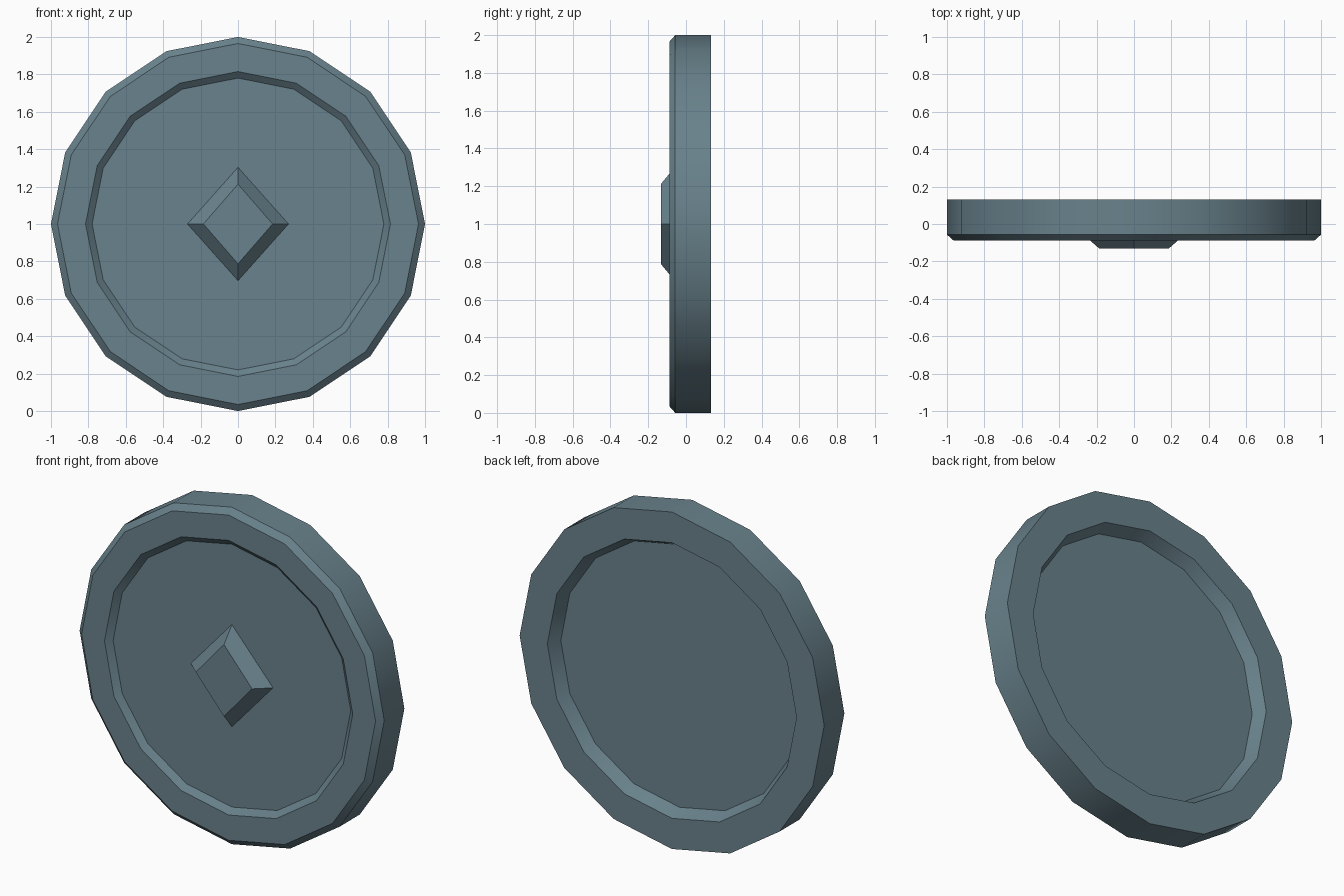
import bpy, bmesh, math

if "Cube" in bpy.data.objects:
    bpy.data.objects.remove(bpy.data.objects["Cube"])

slate = bpy.data.materials.new("slate_blue")
slate.diffuse_color = (0.141, 0.223, 0.262, 1)
slate.use_nodes = True
slate.node_tree.nodes["Principled BSDF"].inputs["Base Color"].default_value = slate.diffuse_color


def loft(name, rings, sides):
    """Skin rings of (half_width, half_height, y) and cap both ends."""
    bm = bmesh.new()
    loops = []
    for rx, rz, y in rings:
        angles = [2 * math.pi * i / sides for i in range(sides)]
        loops.append([bm.verts.new((rx * math.cos(a), y, 1 + rz * math.sin(a))) for a in angles])
    for a, b in zip(loops, loops[1:]):
        for i in range(sides):
            j = (i + 1) % sides
            bm.faces.new((a[i], a[j], b[j], b[i]))
    bm.faces.new(loops[0])
    bm.faces.new(loops[-1])
    bmesh.ops.recalc_face_normals(bm, faces=bm.faces)
    mesh = bpy.data.meshes.new(name)
    bm.to_mesh(mesh)
    bm.free()
    mesh.materials.append(slate)
    obj = bpy.data.objects.new(name, mesh)
    bpy.context.collection.objects.link(obj)
    bpy.ops.object.select_all(action='DESELECT')
    obj.select_set(True)
    bpy.context.view_layer.objects.active = obj
    bpy.ops.object.shade_smooth_by_angle(angle=math.radians(30))
    return obj


# Disc: front recess floor, front rim, chamfer, side wall, back rim, back recess floor
profile = [(0.78, -0.057), (0.815, -0.088), (0.965, -0.088), (1.0, -0.057),
           (1.0, 0.132), (0.818, 0.132), (0.78, 0.06)]
loft("disc", [(r, r, y) for r, y in profile], 16)

# Raised diamond boss in the middle of the front
loft("diamond_boss", [(0.27, 0.303, -0.057), (0.185, 0.213, -0.132)], 4)
